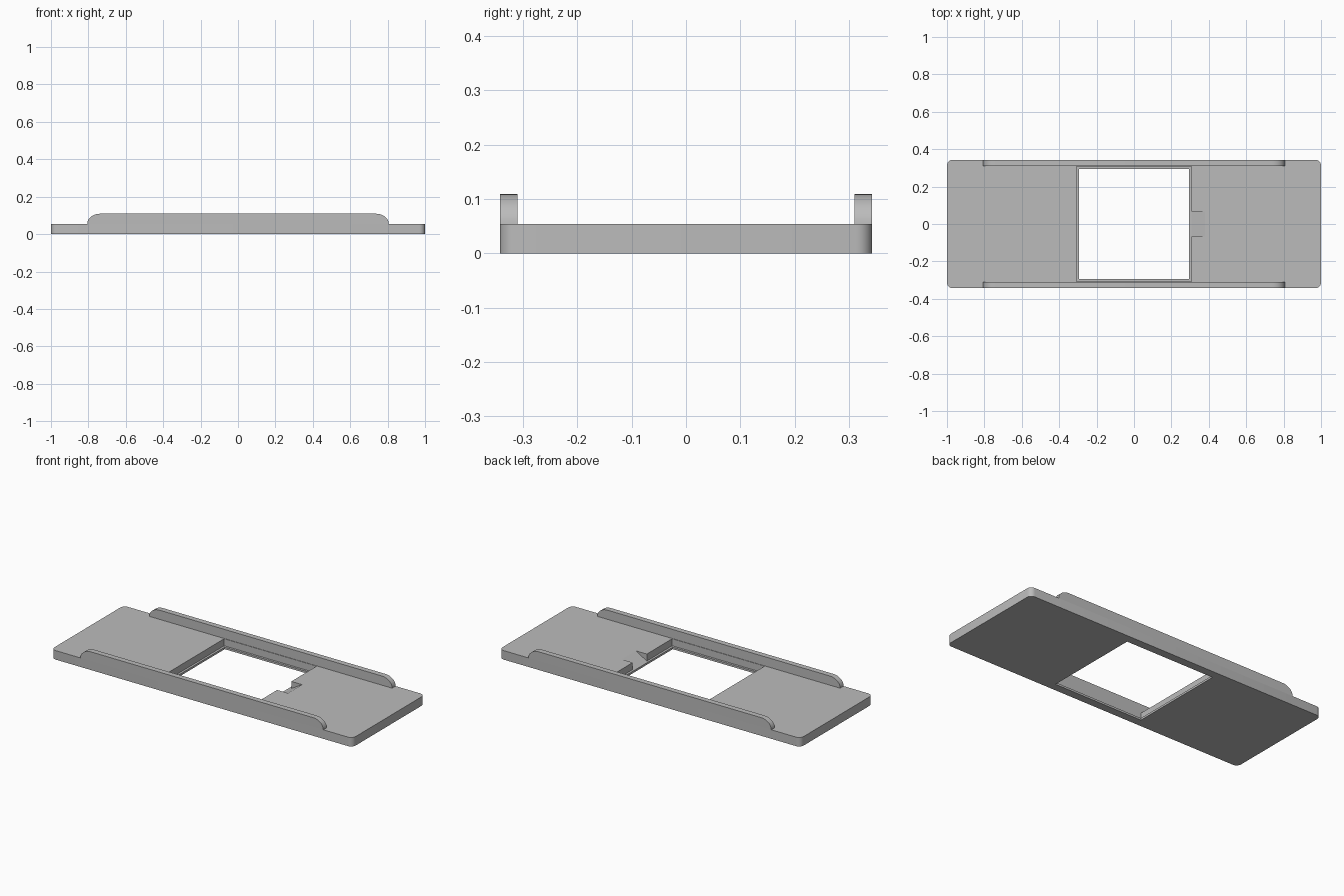
import bpy
import bmesh
import math
from mathutils import Vector

cube = bpy.data.objects.get("Cube")
if cube:
    bpy.data.objects.remove(cube, do_unlink=True)

HALF_W = 0.343      # half depth of the plate
TOP = 0.054         # plate thickness
RAIL_TOP = 0.109
LEDGE = 0.012       # height of the lip around the window
POCKET = 0.307      # half size of the pocket above the lip
WINDOW = 0.294      # half size of the through window

grey = bpy.data.materials.new("plain grey")
grey.use_nodes = True
colour = (0.5, 0.5, 0.5, 1)
grey.diffuse_color = colour
grey.node_tree.nodes["Principled BSDF"].inputs["Base Color"].default_value = colour


def extrude_profile(name, points, direction):
    """Closed solid made by pushing a flat outline along a direction."""
    bm = bmesh.new()
    face = bm.faces.new([bm.verts.new(p) for p in points])
    result = bmesh.ops.extrude_face_region(bm, geom=[face], use_keep_orig=True)
    moved = [v for v in result["geom"] if isinstance(v, bmesh.types.BMVert)]
    bmesh.ops.translate(bm, verts=moved, vec=Vector(direction))
    bmesh.ops.recalc_face_normals(bm, faces=bm.faces[:])
    mesh = bpy.data.meshes.new(name)
    bm.to_mesh(mesh)
    bm.free()
    obj = bpy.data.objects.new(name, mesh)
    bpy.context.collection.objects.link(obj)
    mesh.materials.append(grey)
    return obj


def arc(cx, cy, rx, ry, start, steps=10):
    """Quarter ellipse, counter-clockwise from the start angle."""
    angles = [math.radians(start + 90 * i / steps) for i in range(steps + 1)]
    return [(cx + rx * math.cos(a), cy + ry * math.sin(a)) for a in angles]


def select_only(obj):
    bpy.ops.object.select_all(action="DESELECT")
    obj.select_set(True)
    bpy.context.view_layer.objects.active = obj


def cut(target, cutter):
    mod = target.modifiers.new("cut", "BOOLEAN")
    mod.operation = "DIFFERENCE"
    mod.solver = "EXACT"
    mod.object = cutter
    select_only(target)
    bpy.ops.object.modifier_apply(modifier=mod.name)
    bpy.data.objects.remove(cutter, do_unlink=True)


def square(half, z):
    return [(x * half, y * half, z) for x, y in ((-1, -1), (1, -1), (1, 1), (-1, 1))]


# Base plate with rounded corners
r = 0.03
outline = []
for sx, sy, start in ((1, 1, 0), (-1, 1, 90), (-1, -1, 180), (1, -1, 270)):
    outline += arc(sx * (1 - r), sy * (HALF_W - r), r, r, start, 6)
plate = extrude_profile("base_plate", [(x, y, 0) for x, y in outline], (0, 0, TOP))

# Pocket, through window and sloping thumb notch
cut(plate, extrude_profile("pocket_cutter", square(POCKET, LEDGE), (0, 0, 0.2)))
cut(plate, extrude_profile("window_cutter", square(WINDOW, -0.1), (0, 0, 0.3)))
ramp = [(0.3, LEDGE), (POCKET, LEDGE), (0.38, TOP), (0.38, 0.1), (0.3, 0.1)]
cut(plate, extrude_profile("notch_cutter", [(x, -0.067, z) for x, z in ramp], (0, 0.134, 0)))

# Side rails with rounded ends
rx, rz = 0.068, RAIL_TOP - TOP
profile = arc(0.806 - rx, TOP, rx, rz, 0) + arc(rx - 0.806, TOP, rx, rz, 90)
rails = []
for name, y in (("front_rail", -HALF_W), ("back_rail", 0.31)):
    rails.append(extrude_profile(name, [(x, y, z) for x, z in profile], (0, HALF_W - 0.31, 0)))

for obj in [plate] + rails:
    select_only(obj)
    bpy.ops.object.shade_smooth_by_angle(angle=math.radians(25))
